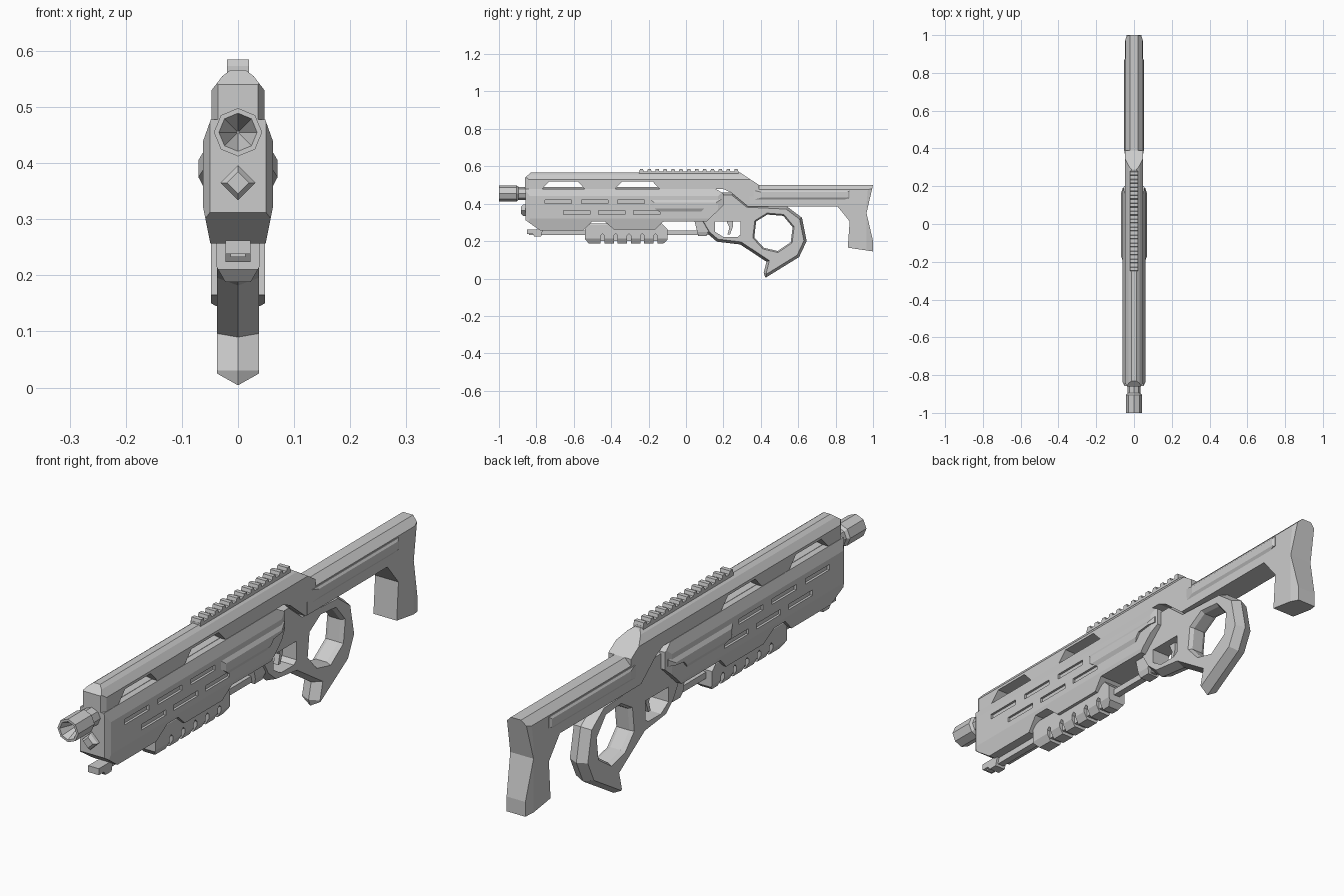
import bpy, bmesh, math

if "Cube" in bpy.data.objects:
    bpy.data.objects.remove(bpy.data.objects["Cube"])


def loft(name, rings):
    """Skin a list of equal-sized 3D rings and cap both ends."""
    bm = bmesh.new()
    loops = [[bm.verts.new(p) for p in r] for r in rings]
    n = len(loops[0])
    for a, b in zip(loops, loops[1:]):
        for i in range(n):
            bm.faces.new((a[i], a[(i + 1) % n], b[(i + 1) % n], b[i]))
    bm.faces.new(loops[0])
    bm.faces.new(loops[-1])
    bmesh.ops.recalc_face_normals(bm, faces=bm.faces)
    me = bpy.data.meshes.new(name)
    bm.to_mesh(me)
    bm.free()
    ob = bpy.data.objects.new(name, me)
    bpy.context.collection.objects.link(ob)
    return ob


def combine(ob, helpers, op):
    """Boolean the helpers into ob, then remove them."""
    for h in helpers:
        h.hide_render = True
        m = ob.modifiers.new("bool", 'BOOLEAN')
        m.operation, m.solver, m.object = op, 'EXACT', h
    dg = bpy.context.evaluated_depsgraph_get()
    me = bpy.data.meshes.new_from_object(ob.evaluated_get(dg))
    ob.modifiers.clear()
    ob.data = me
    for h in helpers:
        bpy.data.objects.remove(h)
    return ob


def side(name, prof, x0, x1):
    return loft(name, [[(x, y, z) for y, z in prof] for x in (x0, x1)])


def rect(y0, y1, z0, z1):
    return [(y0, z0), (y1, z0), (y1, z1), (y0, z1)]


def mirrored(half):
    return half + [(-a, b) for a, b in reversed(half)]


def block(name, prof, section, plan=None):
    """Side profile (y,z) trimmed by a front section (x,z) and a plan (x,y)."""
    ob = side(name, prof, -.2, .2)
    trims = [loft("trim", [[(x, y, z) for x, z in mirrored(section)] for y in (-2, 2)])]
    if plan:
        trims.append(loft("trim", [[(x, y, z) for x, y in mirrored(plan)] for z in (-1, 2)]))
    return combine(ob, trims, 'INTERSECT')


def inset(poly, d):
    """Move every edge of a 2D polygon inwards by d."""
    n = len(poly)
    area = sum(poly[i - 1][0] * poly[i][1] - poly[i][0] * poly[i - 1][1] for i in range(n))
    s = 1 if area > 0 else -1
    out = []
    for i in range(n):
        (ax, ay), (bx, by), (cx, cy) = poly[i - 1], poly[i], poly[(i + 1) % n]
        l1, l2 = math.hypot(bx - ax, by - ay), math.hypot(cx - bx, cy - by)
        n1 = (-s * (by - ay) / l1, s * (bx - ax) / l1)
        n2 = (-s * (cy - by) / l2, s * (cx - bx) / l2)
        k = d / max(.5, 1 + n1[0] * n2[0] + n1[1] * n2[1])
        out.append((bx + k * (n1[0] + n2[0]), by + k * (n1[1] + n2[1])))
    return out


# Barrel with flared octagonal muzzle and conical bore
loft("barrel", [[(r * math.sin(i * math.pi / 4), y, .455 + r * math.cos(i * math.pi / 4))
                 for i in range(8)]
                for r, y in ((.002, -.92), (.034, -1), (.043, -1), (.043, -.905),
                             (.034, -.895), (.034, .1))])

# Top cover with two see-through notches along its lower edge
block("top_cover",
      [(-.86, .478), (-.86, .54), (-.83, .566), (.29, .566), (.39, .5), (.39, .386),
       (.33, .386), (.24, .46), (.2, .478), (-.14, .478), (-.18, .52), (-.34, .52),
       (-.38, .478), (-.54, .478), (-.58, .52), (-.73, .52), (-.77, .478)],
      [(.012, .567), (.028, .555), (.047, .53), (.047, .3)],
      [(.03, -.87), (.047, -.84), (.047, .5)])

# Accessory rail: base strip and teeth
block("rail_base", rect(-.25, .28, .56, .573), [(.02, .6), (.02, .5)])
for i in range(13):
    y = -.25 + i * .0422
    block("rail_tooth", [(y, .57), (y + .024, .57), (y + .02, .585), (y + .004, .585)],
          [(.02, .6), (.02, .5)])

# Main handguard body
body = block("handguard_body",
             [(-.858, .478), (.16, .478), (.2, .455), (.2, .39), (.11, .305), (-.12, .305),
              (-.165, .262), (-.385, .262), (-.435, .305), (-.5, .305), (-.55, .257),
              (-.78, .257), (-.858, .312)],
             [(.048, .479), (.062, .44), (.062, .32), (.048, .25)],
             [(.044, -.87), (.062, -.835), (.062, .17), (.05, .21)])
slots = []
for z, starts in ((.41, (-.755, -.56, -.365)), (.353, (-.655, -.467, -.28))):
    for y in starts:
        for s in (-1, 1):
            slots.append(side("slot_cutter", rect(y, y + .142, z - .01, z + .01),
                              s * .053, s * .1))
combine(body, slots, 'DIFFERENCE')

# Raised side panel on both flanks
block("side_panel",
      [(-.19, .425), (.19, .425), (.19, .4), (.11, .39), (.08, .355), (-.14, .355), (-.19, .39)],
      [(.055, .432), (.07, .406), (.07, .374), (.055, .345)],
      [(.056, -.2), (.07, -.17), (.07, .16), (.056, .2)])

# Pyramid stud on the front face
loft("front_stud", [[(r * math.sin(i * math.pi / 2), y, .365 + r * math.cos(i * math.pi / 2))
                     for i in range(4)] for r, y in ((.02, -.882), (.031, -.87), (.031, -.84))])

# Guide rod, its front block and rear mount
block("guide_rod", rect(-.84, .12, .233, .257), [(.013, .3), (.013, .2)])
block("rod_front_block",
      [(-.85, .238), (-.82, .238), (-.81, .224), (-.775, .224), (-.765, .262), (-.85, .262)],
      [(.022, .3), (.022, .2)])
block("rod_rear_mount", [(.045, .31), (.065, .228), (.11, .228), (.14, .31)],
      [(.03, .32), (.03, .25), (.02, .22)])

# Pump grip with finger grooves
pump = block("pump_grip",
             [(-.54, .21), (-.52, .188), (-.12, .188), (-.1, .205), (-.1, .265), (-.13, .295),
              (-.51, .295), (-.54, .27)],
             [(.03, .3), (.038, .285), (.038, .215), (.022, .187)])
grooves = []
for i in range(5):
    y = -.457 + i * .071
    grooves += [side("groove_cutter",
                     [(y, .17), (y + .02, .17), (y + .02, .23), (y + .01, .24), (y, .23)],
                     s * .024, s * .1) for s in (-1, 1)]
    grooves.append(side("groove_cutter", rect(y, y + .02, .17, .2), -.03, .03))
combine(pump, grooves, 'DIFFERENCE')

# Lower receiver, trigger guard and ring grip with a centre ridge on its edge
outer = [(.08, .46), (.25, .46), (.33, .395), (.54, .385), (.62, .325), (.645, .2), (.605, .115),
         (.425, .004), (.415, .03), (.43, .09), (.29, .182), (.165, .197), (.115, .24), (.08, .3)]
inner = inset(outer, .014)
grip = loft("receiver_and_ring_grip", [[(x, y, z) for y, z in p]
            for x, p in ((-.037, inner), (0, outer), (.037, inner))])
hole = [(.375, .305), (.435, .342), (.52, .335), (.57, .275), (.56, .195), (.49, .147),
        (.415, .165), (.365, .22)]
wide = inset(hole, -.012)
combine(grip, [
    loft("hole_cutter", [[(x, y, z) for y, z in p]
         for x, p in ((-.045, wide), (-.022, hole), (.022, hole), (.045, wide))]),
    side("guard_cutter", [(.155, .305), (.292, .305), (.292, .235), (.275, .222), (.2, .222),
                          (.155, .25)], -.1, .1)], 'DIFFERENCE')

# Trigger
side("trigger", [(.215, .31), (.25, .31), (.25, .275), (.235, .235), (.222, .235), (.232, .272)],
     -.01, .01)

# Shoulder stock with butt, and the raised strip along the beam
block("stock",
      [(.34, .5), (1, .5), (.965, .35), (1, .2), (1, .145), (.865, .165), (.875, .305),
       (.81, .386), (.34, .386)],
      [(.02, .501), (.046, .475), (.048, .4), (.048, .1)],
      [(.048, .3), (.048, .965), (.036, 1.01)])
block("stock_strip", [(.36, .47), (.875, .47), (.875, .43), (.84, .42), (.36, .42)],
      [(.045, .475), (.054, .462), (.054, .432), (.045, .418)],
      [(.045, .35), (.054, .4), (.054, .865), (.045, .88)])
